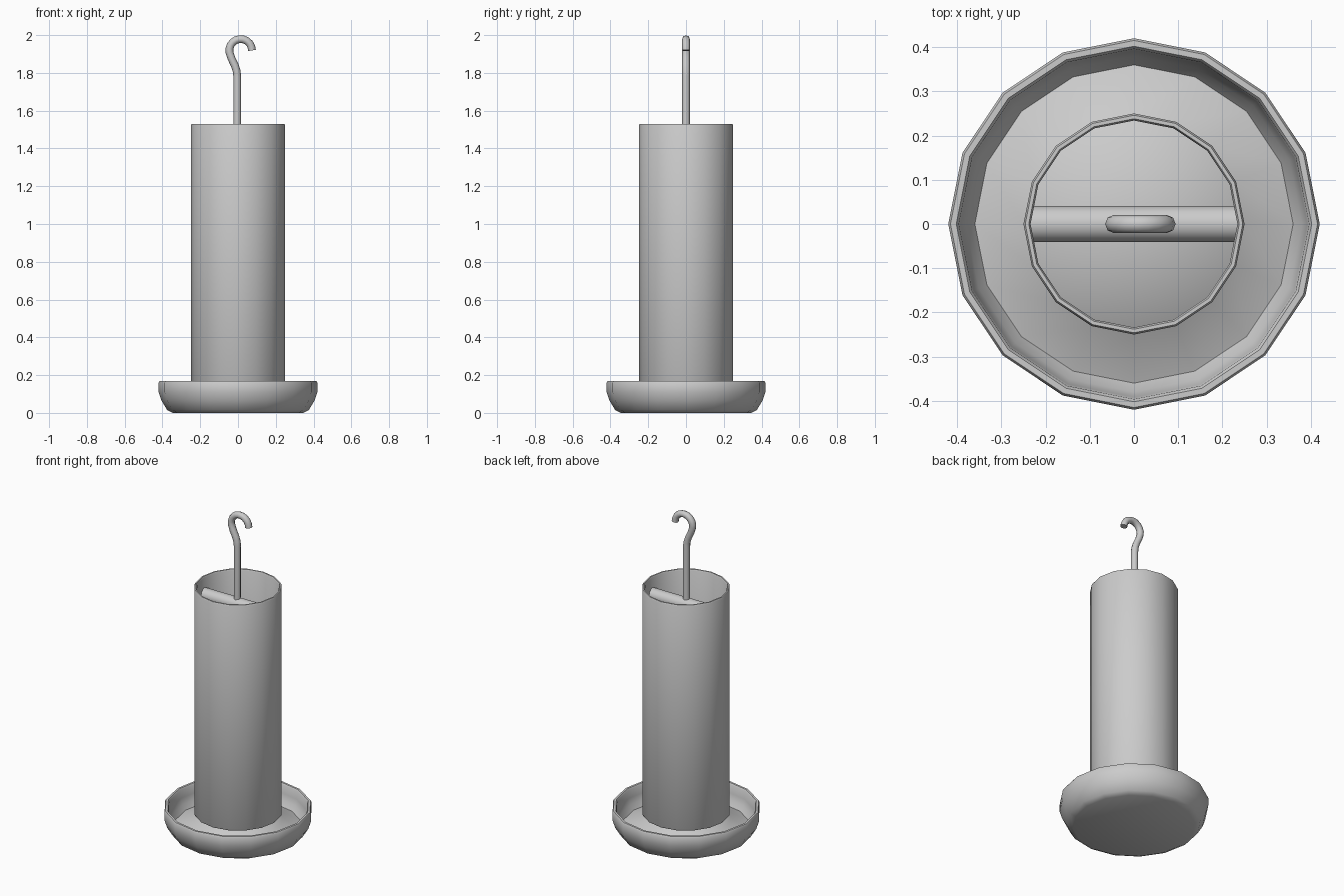
import bpy, bmesh, math

if "Cube" in bpy.data.objects:
    bpy.data.objects.remove(bpy.data.objects["Cube"])

def finish(obj, angle=40):
    bpy.ops.object.select_all(action='DESELECT')
    obj.select_set(True)
    bpy.context.view_layer.objects.active = obj
    bpy.ops.object.shade_smooth_by_angle(angle=math.radians(angle))

def lathe(name, profile, sides=16):
    """Spin an (r, z) profile, kept as a closed loop, about the z axis."""
    bm = bmesh.new()
    rings = []
    for r, z in profile:
        if r == 0:
            rings.append([bm.verts.new((0, 0, z))] * sides)
        else:
            rings.append([bm.verts.new((r * math.cos(math.tau * i / sides),
                                        r * math.sin(math.tau * i / sides), z))
                          for i in range(sides)])
    for a, b in zip(rings, rings[1:] + rings[:1]):
        if a[0] is a[1] and b[0] is b[1]:
            continue
        for i in range(sides):
            j = (i + 1) % sides
            quad = list(dict.fromkeys((a[i], a[j], b[j], b[i])))
            bm.faces.new(quad)
    bmesh.ops.recalc_face_normals(bm, faces=bm.faces)
    mesh = bpy.data.meshes.new(name)
    bm.to_mesh(mesh)
    bm.free()
    obj = bpy.data.objects.new(name, mesh)
    bpy.context.collection.objects.link(obj)
    finish(obj)
    return obj

# Seed tray with rolled rim and raised cone in the middle
lathe("seed_tray", [(0, 0), (0.345, 0), (0.375, 0.015), (0.405, 0.065), (0.42, 0.11),
                    (0.42, 0.16), (0.415, 0.168), (0.402, 0.168), (0.396, 0.16),
                    (0.392, 0.11), (0.38, 0.075), (0.36, 0.045), (0.25, 0.085),
                    (0, 0.28)])

# Open tube, hollow, with softened lips
lathe("seed_tube", [(0.25, 0.135), (0.25, 1.522), (0.246, 1.53), (0.238, 1.53),
                    (0.234, 1.522), (0.234, 0.135), (0.238, 0.128), (0.246, 0.128)])

# Crossbar inside the tube mouth
bpy.ops.mesh.primitive_cylinder_add(vertices=16, radius=0.041, depth=0.484,
                                    location=(0, 0, 1.42), rotation=(0, math.pi / 2, 0))
bar = bpy.context.object
bar.name = "crossbar"
finish(bar)

# Hanging hook: straight stem, slight bend back, then an arc over the top
cx, cz, r = 0.014, 1.919, 0.06
path = [(-0.004, 1.42), (-0.004, 1.78), (-0.007, 1.81), (-0.017, 1.84), (-0.034, 1.875)]
path += [(cx + r * math.cos(math.radians(a)), cz + r * math.sin(math.radians(a)))
         for a in range(190, -1, -19)]
curve = bpy.data.curves.new("hook", 'CURVE')
curve.dimensions = '3D'
curve.bevel_depth = 0.0205
curve.bevel_resolution = 2
curve.use_fill_caps = True
spline = curve.splines.new('POLY')
spline.points.add(len(path) - 1)
for p, (x, z) in zip(spline.points, path):
    p.co = (x, 0, z, 1)
hook = bpy.data.objects.new("hook", curve)
bpy.context.collection.objects.link(hook)
bpy.ops.object.select_all(action='DESELECT')
hook.select_set(True)
bpy.context.view_layer.objects.active = hook
bpy.ops.object.convert(target='MESH')
finish(bpy.context.object, 50)
